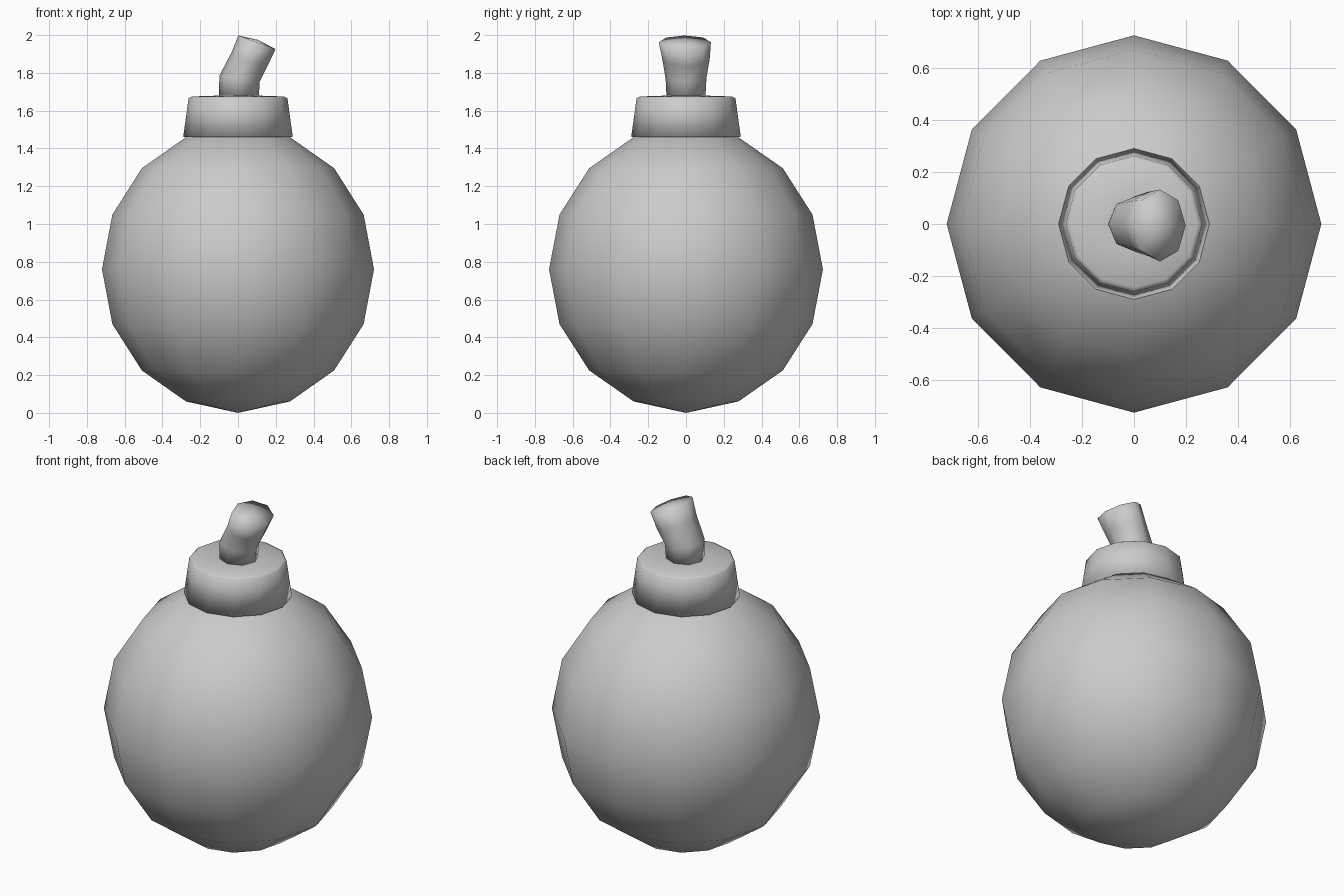
import bpy, bmesh
from math import sin, cos, pi, radians
from mathutils import Vector

if "Cube" in bpy.data.objects:
    bpy.data.objects.remove(bpy.data.objects["Cube"])


def skin_rings(name, rings, bottom=None, top=None):
    """Join equal-sized rings of points into a smooth tube, with optional end points."""
    bm = bmesh.new()
    loops = [[bm.verts.new(p) for p in ring] for ring in rings]
    n = len(loops[0])
    for a, b in zip(loops, loops[1:]):
        for i in range(n):
            j = (i + 1) % n
            bm.faces.new((a[i], a[j], b[j], b[i]))
    for loop, tip in ((loops[0], bottom), (loops[-1], top)):
        if tip:
            v = bm.verts.new(tip)
            for i in range(n):
                bm.faces.new((loop[i], loop[(i + 1) % n], v))
    bmesh.ops.recalc_face_normals(bm, faces=bm.faces)
    for f in bm.faces:
        f.smooth = True
    mesh = bpy.data.meshes.new(name)
    bm.to_mesh(mesh)
    bm.free()
    obj = bpy.data.objects.new(name, mesh)
    bpy.context.collection.objects.link(obj)
    return obj


def ring(center, rx, ry, tilt, n):
    """Ellipse tilted about y so that it leans towards +x."""
    t = radians(tilt)
    c = Vector(center)
    return [c + Vector((rx * cos(a) * cos(t), ry * sin(a), -rx * cos(a) * sin(t)))
            for a in (2 * pi * i / n for i in range(n))]


# Round body: 12 sides, 8 bands
body = [ring((0, 0, 0.76 - 0.757 * cos(k * pi / 8)), 0.72 * sin(k * pi / 8),
             0.725 * sin(k * pi / 8), 0, 12) for k in range(1, 8)]
skin_rings("body", body, (0, 0, 0), (0, 0, 1.5))

# Tapered collar
collar = [ring((0, 0, z), r, r, 0, 12)
          for r, z in ((0.29, 1.46), (0.262, 1.665), (0.245, 1.675), (0.1, 1.68))]
skin_rings("collar", collar, (0, 0, 1.46), (0, 0, 1.68))

# Bent, flared fuse
fuse = [ring((0.005, 0, 1.67), 0.105, 0.103, 0, 8),
        ring((0.008, 0, 1.77), 0.108, 0.108, 8, 8),
        ring((0.06, 0, 1.87), 0.102, 0.125, 20, 8),
        ring((0.1, -0.006, 1.962), 0.105, 0.138, 20, 8)]
skin_rings("fuse", fuse, (0.005, 0, 1.67), (0.105, -0.005, 1.975))
